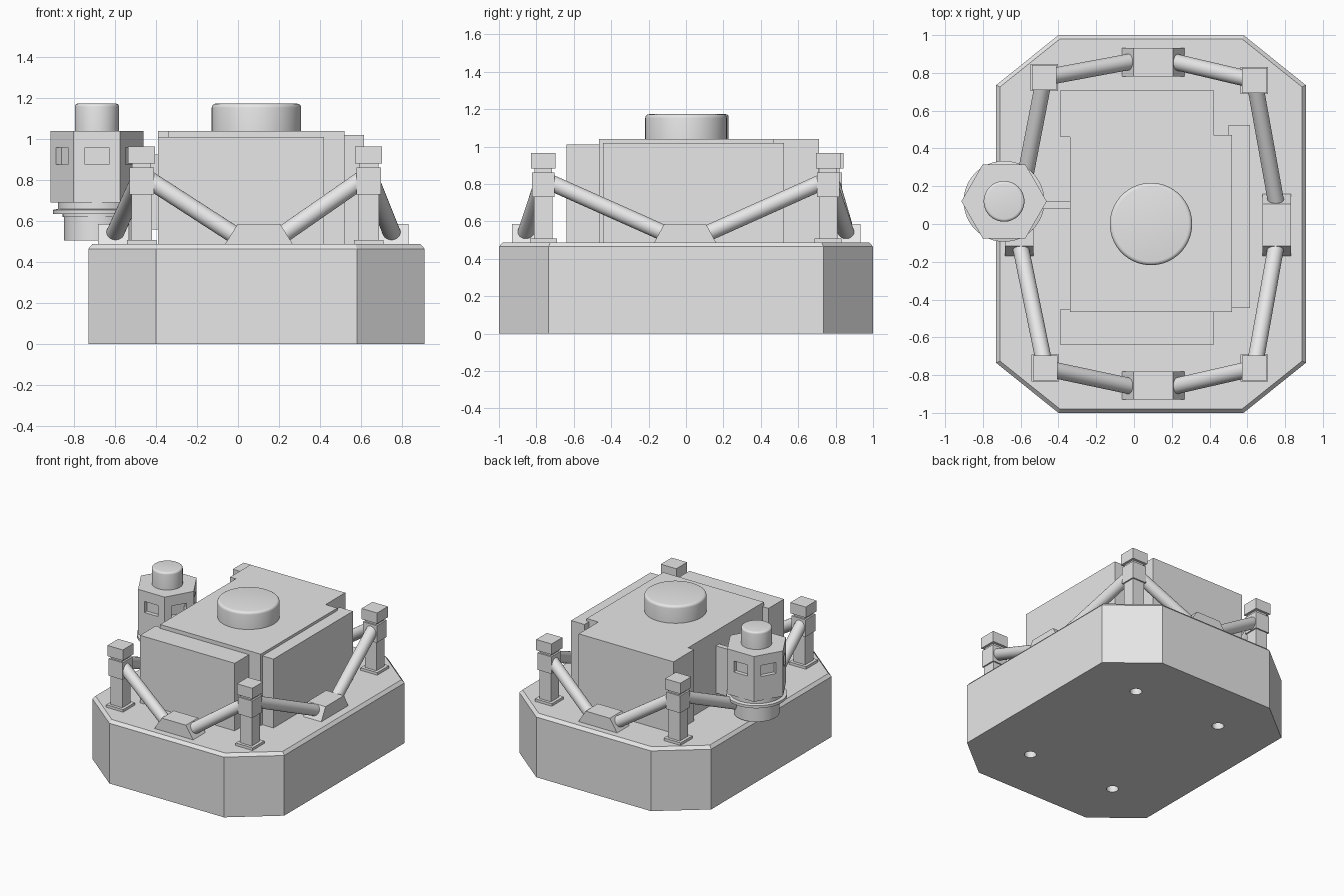
import bpy, bmesh, math
from mathutils import Vector, Matrix

if "Cube" in bpy.data.objects:
    bpy.data.objects.remove(bpy.data.objects["Cube"])

grey = bpy.data.materials.new("plain_grey")
grey.use_nodes = True
grey.diffuse_color = (0.8, 0.8, 0.8, 1)
grey.node_tree.nodes["Principled BSDF"].inputs["Base Color"].default_value = (0.8, 0.8, 0.8, 1)


def finish(name, bm, smooth=False):
    bmesh.ops.recalc_face_normals(bm, faces=bm.faces)
    mesh = bpy.data.meshes.new(name)
    bm.to_mesh(mesh)
    bm.free()
    mesh.materials.append(grey)
    ob = bpy.data.objects.new(name, mesh)
    bpy.context.collection.objects.link(ob)
    if smooth:
        bpy.ops.object.select_all(action='DESELECT')
        ob.select_set(True)
        bpy.context.view_layer.objects.active = ob
        bpy.ops.object.shade_smooth_by_angle(angle=math.radians(35))
    return ob


def add_box(bm, x, y, z, taper=None):
    """Box from three (min, max) ranges; taper shrinks the top."""
    mid = Vector([(a + b) / 2 for a, b in (x, y, z)])
    size = [b - a for a, b in (x, y, z)]
    verts = bmesh.ops.create_cube(bm, size=1)["verts"]
    for v in verts:
        if taper and v.co.z > 0:
            v.co.x *= taper[0]
            v.co.y *= taper[1]
        v.co = mid + Vector([c * s for c, s in zip(v.co, size)])


def box(name, x, y, z, taper=None):
    bm = bmesh.new()
    add_box(bm, x, y, z, taper)
    return finish(name, bm)


def turned(name, x, y, profile, sides=48):
    """Solid of revolution from (radius, height) pairs."""
    bm = bmesh.new()
    rings = []
    for r, z in profile:
        rings.append([bm.verts.new((x + r * math.cos(a), y + r * math.sin(a), z))
                      for a in (math.tau * i / sides for i in range(sides))])
    for low, high in zip(rings, rings[1:]):
        for i in range(sides):
            j = (i + 1) % sides
            bm.faces.new((low[i], low[j], high[j], high[i]))
    bm.faces.new(rings[0][::-1])
    bm.faces.new(rings[-1])
    return finish(name, bm, sides > 8)


def rounded_cap(r, low, high, edge):
    arc = [math.pi / 2 * i / 4 for i in range(5)]
    return [(r, low)] + [(r - edge + edge * math.cos(a), high - edge + edge * math.sin(a))
                         for a in arc]


def rod(name, start, end, radius):
    a, b = Vector(start), Vector(end)
    bm = bmesh.new()
    turn = (b - a).to_track_quat('Z', 'Y').to_matrix().to_4x4()
    bmesh.ops.create_cone(bm, cap_ends=True, segments=32, radius1=radius, radius2=radius,
                          depth=(b - a).length, matrix=Matrix.Translation((a + b) / 2) @ turn)
    return finish(name, bm, True)


def cut(ob, cutter):
    cutter.hide_render = True
    mod = ob.modifiers.new("cut", 'BOOLEAN')
    mod.operation = 'DIFFERENCE'
    mod.solver = 'EXACT'
    mod.object = cutter
    bpy.context.view_layer.objects.active = ob
    bpy.ops.object.modifier_apply(modifier=mod.name)
    bpy.data.objects.remove(cutter)


MID = 0.09      # centre of the base across x
DECK = 0.488    # top of the base

# Base: chamfered octagonal slab with a bevelled top edge
bm = bmesh.new()
quarter = [(0.82, -0.735), (0.82, 0.735), (0.49, 1), (-0.49, 1)]
outline = quarter + [(-x, -y) for x, y in quarter]
face = bm.faces.new([bm.verts.new((MID + x, y, 0)) for x, y in outline])
top = bmesh.ops.extrude_face_region(bm, geom=[face])["geom"]
for v in [g for g in top if isinstance(g, bmesh.types.BMVert)]:
    v.co.z = 0.465
bm.normal_update()
lid = [g for g in top if isinstance(g, bmesh.types.BMFace)]
bmesh.ops.inset_region(bm, faces=lid, thickness=0.022)
for v in lid[0].verts:
    v.co.z = DECK
base = finish("base", bm)

# Mounting bores in the underside
for sx in (-1, 1):
    for sy in (-1, 1):
        cut(base, turned("bore_cutter", MID + sx * 0.375, sy * 0.575,
                         [(0.042, -0.1), (0.042, 0.3)], 32))

# Main housing and its side boxes
box("housing_core", (-0.34, 0.52), (-0.465, 0.47), (DECK, 1.04))
box("housing_back", (-0.39, 0.42), (0.46, 0.71), (DECK, 1.04))
box("housing_front", (-0.39, 0.42), (-0.64, -0.45), (DECK, 1.01))
box("housing_left", (0.5, 0.615), (-0.445, 0.525), (DECK, 1.02))
turned("top_cap", MID, 0, rounded_cap(0.218, 1.03, 1.173, 0.02), 64)

# Corner posts: foot, shaft, collar, neck and cap
posts = {"front_right": (-0.47, -0.763), "front_left": (0.637, -0.763),
         "back_right": (-0.475, 0.775), "back_left": (0.637, 0.76)}
sections = [(0.072, DECK, 0.508), (0.05, 0.508, 0.73), (0.06, 0.73, 0.862),
            (0.047, 0.862, 0.882), (0.066, 0.882, 0.965)]
for name, (px, py) in posts.items():
    bm = bmesh.new()
    for half, low, high in sections:
        add_box(bm, (px - half, px + half), (py - half, py + half), (low, high))
    finish(name + "_post", bm)

# Anchor blocks halfway along each side, sloped at their ends
for name, cy in (("front", -0.855), ("back", 0.857)):
    box(name + "_anchor", (-0.063, 0.267), (cy - 0.075, cy + 0.075), (DECK, 0.585), (0.63, 1))
for name, cx in (("right", -0.607), ("left", 0.755)):
    box(name + "_anchor", (cx - 0.076, cx + 0.076), (-0.17, 0.16), (DECK, 0.585), (1, 0.68))

# Brace tubes from each post down to both neighbouring anchors
for name, (px, py) in posts.items():
    head = (px, py, 0.825)
    sx = 1 if px > 0 else -1
    sy = 1 if py > 0 else -1
    rod(name + "_cross_brace", head, (0.1 + sx * 0.09, sy * 0.865, 0.515), 0.043)
    rod(name + "_side_brace", head, (0.757 if sx > 0 else -0.607, sy * 0.09, 0.525), 0.043)

# Side turret: hexagonal head with window recesses, flange and stem
TX, TY = -0.688, 0.12
head = turned("turret_head", TX, TY, [(0.226, 0.69), (0.226, 1.04)], 6)
for i in range(6):
    cutter = box("window_cutter", (-0.058, 0.058), (0.166, 0.25), (0.875, 0.96))
    cutter.data.transform(Matrix.Translation((TX, TY, 0)) @ Matrix.Rotation(math.tau * i / 6, 4, 'Z'))
    cut(head, cutter)
turned("turret_stem", TX, TY, [(0.16, 0.505), (0.16, 0.62), (0.167, 0.62), (0.167, 0.635),
                               (0.214, 0.635), (0.214, 0.655), (0.19, 0.66), (0.19, 0.695)])
turned("turret_cap", TX, TY, rounded_cap(0.108, 1.03, 1.173, 0.015))
box("turret_bracket", (-0.52, -0.33), (0.08, 0.12), (0.56, 0.925))
